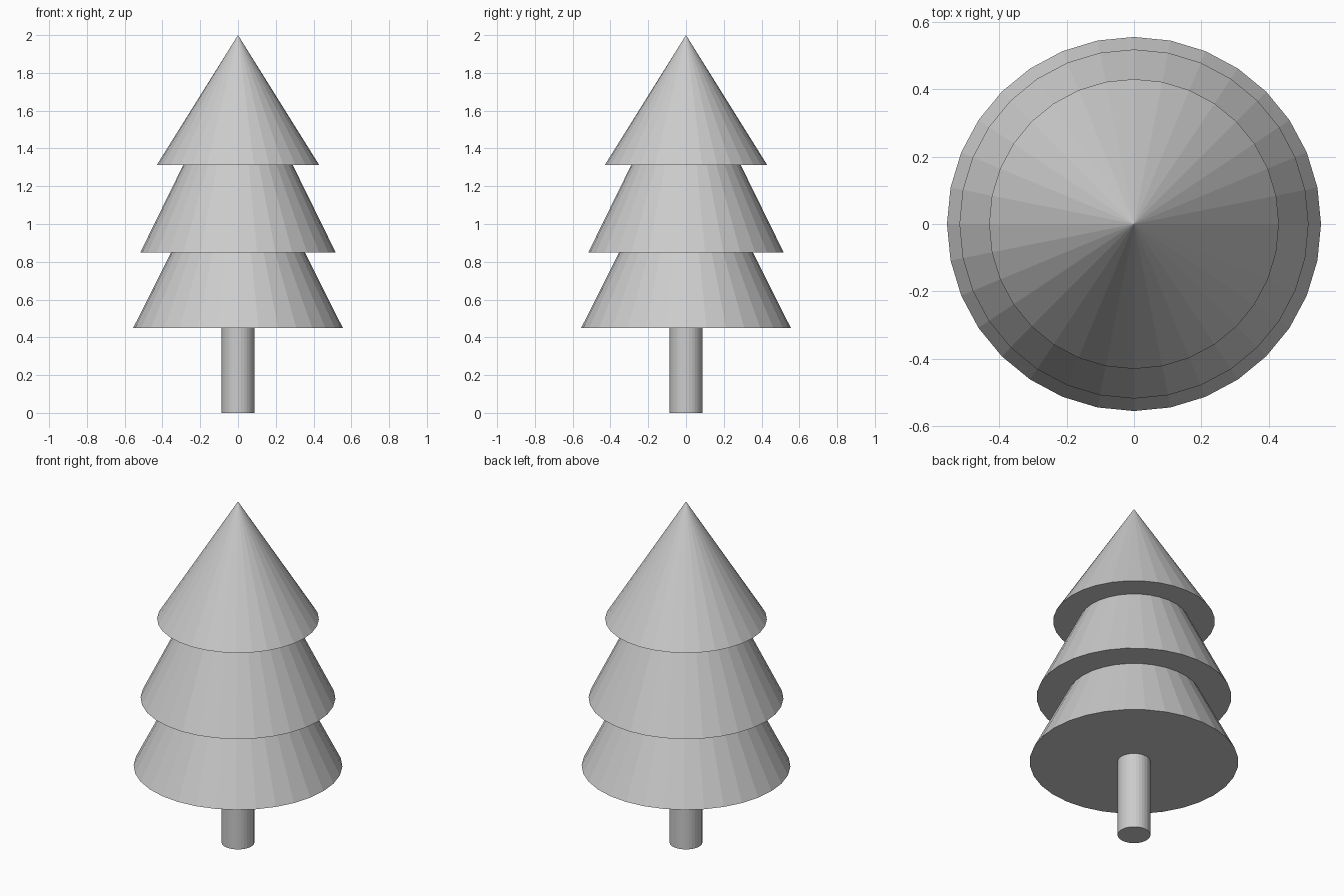
import bpy
import bmesh
from math import cos, sin, tau

if "Cube" in bpy.data.objects:
    bpy.data.objects.remove(bpy.data.objects["Cube"])

SIDES = 32
TRUNK_R = 0.087
TRUNK_TOP = 0.45


def lathe(name, profile):
    """Revolve (radius, z) points around z; zero radius makes a single tip."""
    bm = bmesh.new()
    rings = []
    for r, z in profile:
        if r == 0:
            rings.append([bm.verts.new((0, 0, z))] * SIDES)
        else:
            rings.append([bm.verts.new((r * cos(tau * i / SIDES), r * sin(tau * i / SIDES), z))
                          for i in range(SIDES)])
    for a, b in zip(rings, rings[1:]):
        for i in range(SIDES):
            j = (i + 1) % SIDES
            bm.faces.new(dict.fromkeys((a[i], b[i], b[j], a[j])))
    # Close the end at the ground if it is a ring
    if profile[-1][1] == 0:
        bm.faces.new(rings[-1])
    bmesh.ops.recalc_face_normals(bm, faces=bm.faces)
    mesh = bpy.data.meshes.new(name)
    bm.to_mesh(mesh)
    bm.free()
    obj = bpy.data.objects.new(name, mesh)
    bpy.context.collection.objects.link(obj)
    return obj


# Three stepped tiers of branches with flat undersides
lathe("foliage", [
    (0, 2.0), (0.43, 1.312),
    (0.29, 1.312), (0.518, 0.848),
    (0.355, 0.848), (0.555, TRUNK_TOP),
    (TRUNK_R, TRUNK_TOP),
])

# Straight trunk down to the ground
lathe("trunk", [(TRUNK_R, TRUNK_TOP), (TRUNK_R, 0)])
